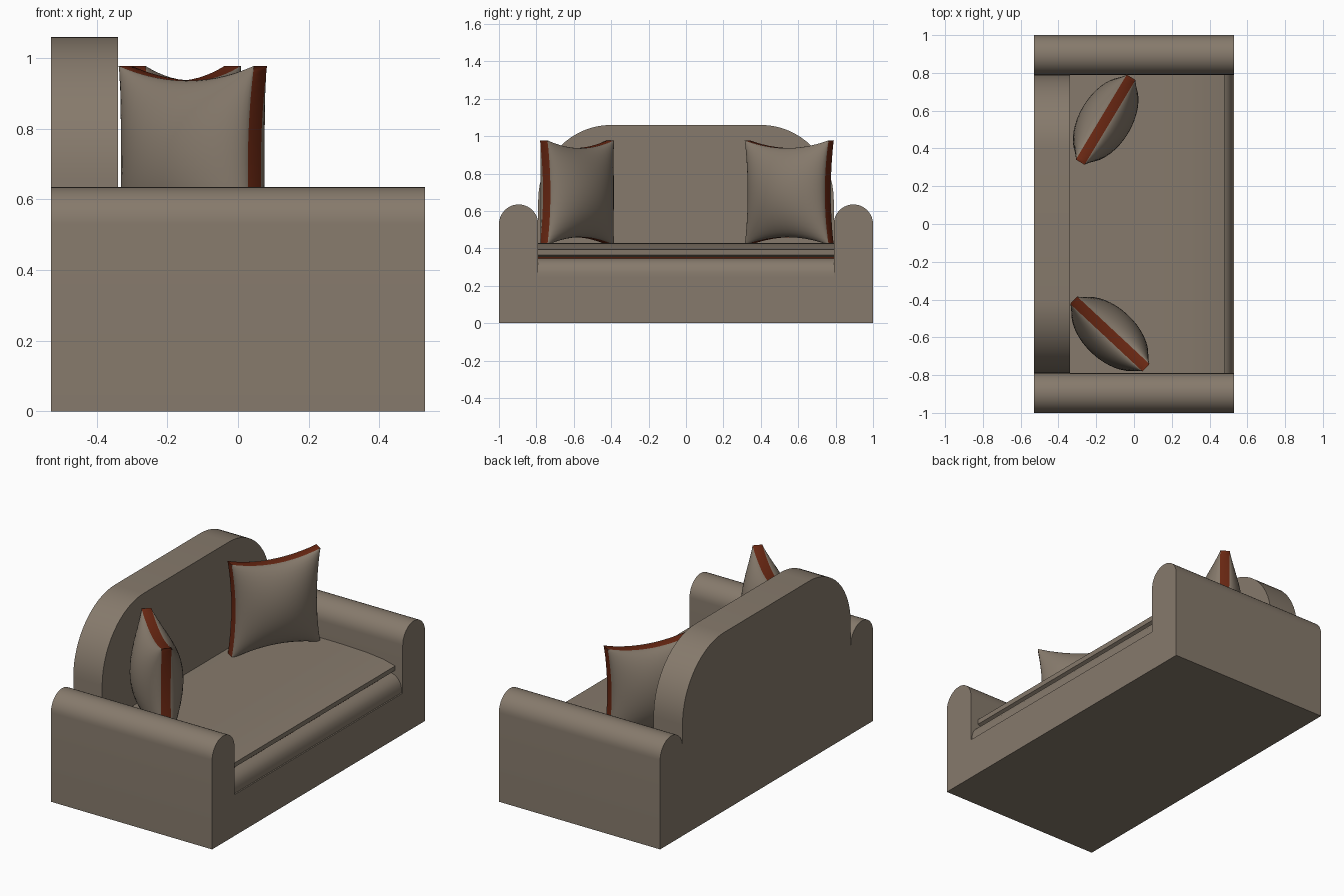
import bpy, bmesh, math
from mathutils import Matrix, Vector

if "Cube" in bpy.data.objects:
    bpy.data.objects.remove(bpy.data.objects["Cube"])


def material(name, rgb):
    m = bpy.data.materials.new(name)
    m.diffuse_color = (*rgb, 1)
    m.use_nodes = True
    m.node_tree.nodes["Principled BSDF"].inputs["Base Color"].default_value = m.diffuse_color
    return m


TAUPE = material("taupe fabric", (0.24, 0.195, 0.15))
RED = material("rust trim", (0.14, 0.02, 0.006))


def finish(name, bm, angle=35):
    bmesh.ops.recalc_face_normals(bm, faces=bm.faces[:])
    me = bpy.data.meshes.new(name)
    bm.to_mesh(me)
    bm.free()
    me.materials.append(TAUPE)
    me.materials.append(RED)
    ob = bpy.data.objects.new(name, me)
    bpy.context.collection.objects.link(ob)
    bpy.ops.object.select_all(action='DESELECT')
    ob.select_set(True)
    bpy.context.view_layer.objects.active = ob
    bpy.ops.object.shade_smooth_by_angle(angle=math.radians(angle))
    return ob


def prism(name, points, direction, red_sides=()):
    """Extrude a closed 3D outline along a direction."""
    bm = bmesh.new()
    a = [bm.verts.new(p) for p in points]
    b = [bm.verts.new(Vector(p) + Vector(direction)) for p in points]
    bm.faces.new(a)
    bm.faces.new(b[::-1])
    n = len(points)
    for i in range(n):
        f = bm.faces.new((a[i], b[i], b[(i + 1) % n], a[(i + 1) % n]))
        f.material_index = int(i in red_sides)
    return finish(name, bm)


def arc(cy, cz, ry, rz, a0, a1, n):
    return [(cy + ry * math.cos(math.radians(a0 + (a1 - a0) * i / n)),
             cz + rz * math.sin(math.radians(a0 + (a1 - a0) * i / n))) for i in range(n + 1)]


# Frame: base with two round-topped arms in one outline
right = arc(0.895, 0.53, 0.105, 0.105, 0, 180, 20) + [(0.79, 0.245)]
outline = [(1, 0)] + right + [(-y, z) for y, z in right[::-1]] + [(-1, 0)]
prism("frame", [(-0.53, y, z) for y, z in outline], (1.06, 0, 0))

# Backrest: arched slab
half = [(0.79, 0.245)] + arc(0.40, 0.66, 0.39, 0.40, 0, 90, 16)
outline = half + [(-y, z) for y, z in half[::-1]]
prism("backrest", [(-0.53, y, z) for y, z in outline], (0.19, 0, 0))

# Seat: cushion over a rounded lower pad, with a thin trim in the crease
seat = [(-0.34, 0.245), (-0.34, 0.43), (0.10, 0.43), (0.28, 0.425), (0.40, 0.413),
        (0.48, 0.393), (0.478, 0.365), (0.455, 0.354), (0.455, 0.346), (0.478, 0.338),
        (0.50, 0.322), (0.515, 0.30), (0.522, 0.27), (0.522, 0.245)]
prism("seat_cushion", [(x, -0.79, z) for x, z in seat], (0, 1.58, 0), red_sides=(7,))


def pillow(name, centre, angle):
    N, W, H, T, B = 20, 0.262, 0.28, 0.112, 0.027
    bm = bmesh.new()
    sides = []
    for s in (-1, 1):
        grid = []
        for i in range(N + 1):
            u = -math.cos(math.pi * i / N)
            row = []
            for j in range(N + 1):
                v = -math.cos(math.pi * j / N)
                bulge = max(0, (1 - u * u) * (1 - v * v)) ** 0.6
                row.append(bm.verts.new((W * u * (1 - 0.09 * (1 - v * v)),
                                         s * (B + T * bulge),
                                         H * v * (1 - 0.15 * (1 - u * u)))))
            grid.append(row)
        for i in range(N):
            for j in range(N):
                bm.faces.new((grid[i][j], grid[i + 1][j], grid[i + 1][j + 1], grid[i][j + 1]))
        rim = ([grid[i][0] for i in range(N)] + [grid[N][j] for j in range(N)] +
               [grid[i][N] for i in range(N, 0, -1)] + [grid[0][j] for j in range(N, 0, -1)])
        sides.append(rim)
    # Trim band joining both halves
    a, b = sides
    for i in range(len(a)):
        k = (i + 1) % len(a)
        bm.faces.new((a[i], a[k], b[k], b[i])).material_index = 1
    bm.transform(Matrix.Translation(centre) @ Matrix.Rotation(math.radians(angle), 4, 'Z'))
    return finish(name, bm, 40)


pillow("pillow_near", (-0.128, -0.582, 0.698), -43)
pillow("pillow_far", (-0.15, 0.552, 0.698), 59)
